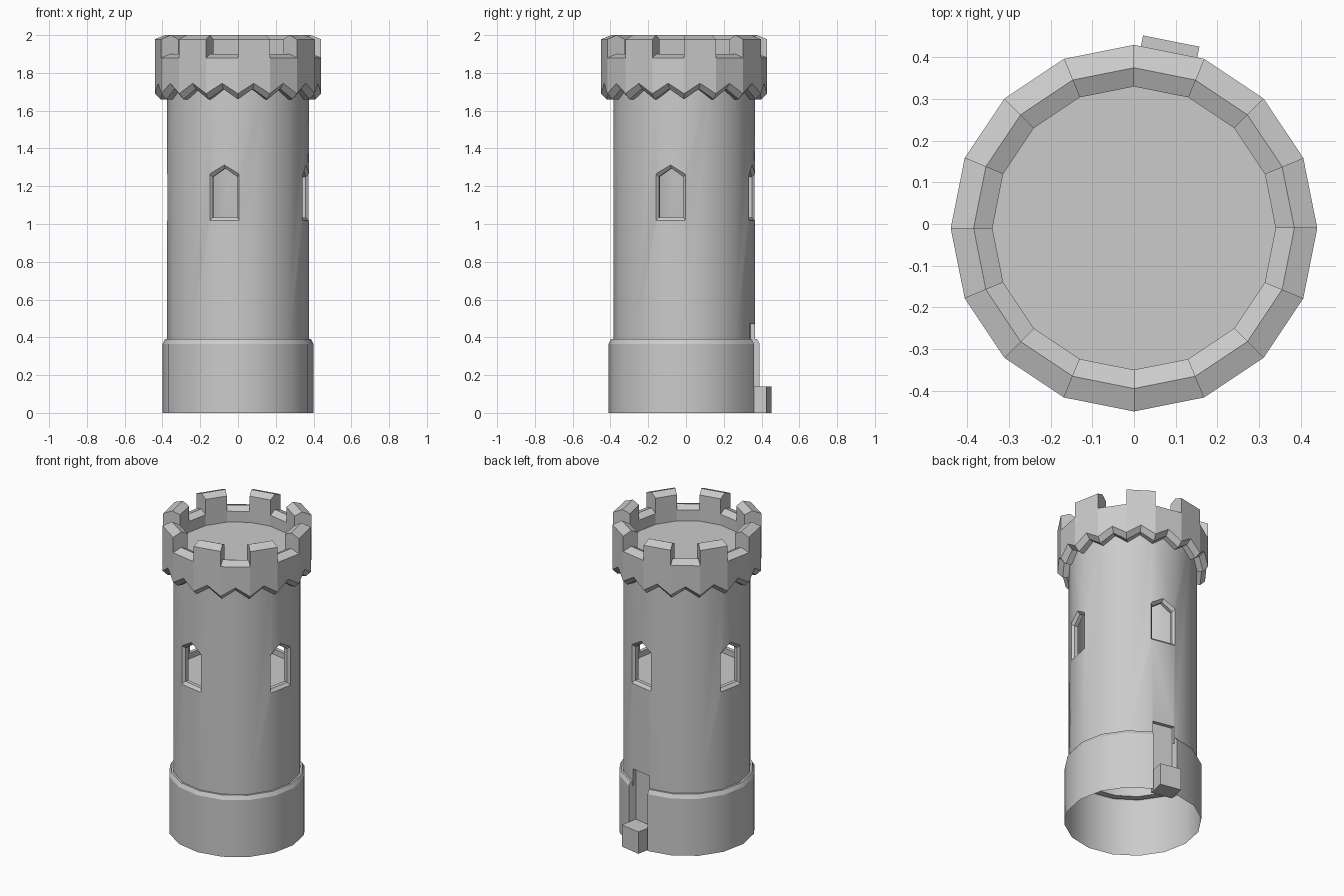
import bpy, bmesh
from math import pi, cos, sin
from mathutils import Matrix

if "Cube" in bpy.data.objects:
    bpy.data.objects.remove(bpy.data.objects["Cube"])

N, STEP, CY = 16, 2 * pi / 16, -0.01
APO = cos(pi / N)
DOOR = 3                      # side index that holds the doorway
WINDOWS = [-1, 3, 7, 11]      # sides that hold windows


def pt(r, i, z):
    """Point on the 16-sided outline; half steps lie on the middle of a side."""
    k = r * (APO if i % 1 else 1)
    return (k * cos(i * STEP), k * sin(i * STEP) + CY, z)


def finish(name, bm):
    bmesh.ops.remove_doubles(bm, verts=bm.verts, dist=1e-5)
    bmesh.ops.recalc_face_normals(bm, faces=bm.faces)
    me = bpy.data.meshes.new(name)
    bm.to_mesh(me)
    bm.free()
    ob = bpy.data.objects.new(name, me)
    bpy.context.collection.objects.link(ob)
    return ob


def poly(bm, pts):
    return bm.faces.new([bm.verts.new(p) for p in pts])


def revolve(name, prof, closed=False, skip=()):
    bm = bmesh.new()
    pairs = list(zip(prof, prof[1:] + prof[:1] if closed else prof[1:]))
    for i in range(N):
        if i in skip:
            continue
        for (r0, z0), (r1, z1) in pairs:
            poly(bm, [pt(r0, i, z0), pt(r0, i + 1, z0), pt(r1, i + 1, z1), pt(r1, i, z1)])
    return finish(name, bm)


def disc(name, r, z):
    bm = bmesh.new()
    poly(bm, [pt(r, i, z) for i in range(N)])
    return finish(name, bm)


def side_loft(name, side, sections):
    """Loft of outlines (radius, [(across, z)...]) pointing outward from one side."""
    m = Matrix.Translation((0, CY, 0)) @ Matrix.Rotation((side + 0.5) * STEP, 4, 'Z')
    bm = bmesh.new()
    rings = [[bm.verts.new(m @ Matrix.Translation((r, y, z)).translation) for y, z in o]
             for r, o in sections]
    n = len(rings[0])
    for a, b in zip(rings, rings[1:]):
        for k in range(n):
            bm.faces.new([a[k], a[(k + 1) % n], b[(k + 1) % n], b[k]])
    bm.faces.new(rings[0])
    bm.faces.new(rings[-1])
    return finish(name, bm)


def rect(w, z0, z1):
    return [(-w, z0), (w, z0), (w, z1), (-w, z1)]


def arch(w, z0, z1, z2):
    return [(-w, z0), (w, z0), (w, z1), (0, z2), (-w, z1)]


# Shaft tube
shaft = revolve("shaft", [(0.375, 0.36), (0.375, 1.80), (0.335, 1.80), (0.335, 0.36)], True)

# Window and doorway cutters
cutters = []
for s in WINDOWS:
    big, small = arch(0.084, 1.015, 1.265, 1.315), arch(0.066, 1.035, 1.25, 1.295)
    cutters.append(side_loft("window_cutter", s, [(0.25, small), (0.352, small), (0.37, big), (0.42, big)]))
cutters.append(side_loft("door_cutter", DOOR, [(0.345, rect(0.07, 0.3, 0.47)), (0.45, rect(0.07, 0.3, 0.47))]))
for c in cutters:
    c.hide_render = True
    mod = shaft.modifiers.new("cut", 'BOOLEAN')
    mod.operation, mod.solver, mod.object = 'DIFFERENCE', 'EXACT', c
bpy.context.view_layer.objects.active = shaft
for mod in list(shaft.modifiers):
    bpy.ops.object.modifier_apply(modifier=mod.name)
for c in cutters:
    bpy.data.objects.remove(c)

# Base skirt, open below and at the doorway
base = revolve("base", [(0.40, 0), (0.40, 0.365), (0.387, 0.39), (0.37, 0.39)], skip=(DOOR,))

# Doorway jambs and back panel
bm = bmesh.new()
ri = 0.345 / APO
for i in (DOOR, DOOR + 1):
    poly(bm, [pt(0.40, i, 0), pt(0.40, i, 0.365), pt(0.387, i, 0.39), pt(ri, i, 0.39), pt(ri, i, 0)])
poly(bm, [pt(ri, DOOR, 0), pt(ri, DOOR + 1, 0), pt(ri, DOOR + 1, 0.39), pt(ri, DOOR, 0.39)])
door = finish("doorway", bm)

# Door step
o = rect(0.069, 0, 0.14)
door_step = side_loft("door_step", DOOR, [(0.346, o), (0.458, o)])

# Floors
disc("room_floor", 0.337, 1.0)
disc("roof_floor", 0.342, 1.81)

# Crown with zigzag lower edge and ridged battlements
bm = bmesh.new()
for i in range(N):
    merlon = i % 2 == 0

    def column(j):
        b = 1.745 if j % 1 else 1.69
        p = [(0.36, b - 0.03), (0.41, b - 0.03), (0.44, b), (0.44, 1.88)]
        if merlon:
            p += [(0.44, 1.978), (0.385, 2.0), (0.34, 1.978)]
        else:
            p += [(0.385, 1.90)]
        p += [(0.34, 1.88), (0.34, 1.81)]
        return [pt(r, j, z) for r, z in p]

    for j in (i, i + 0.5):
        a, b = column(j), column(j + 0.5)
        for k in range(len(a) - 1):
            poly(bm, [a[k], b[k], b[k + 1], a[k + 1]])
    if merlon:
        for j in (i, i + 1):
            poly(bm, [pt(r, j, z) for r, z in [(0.44, 1.88), (0.44, 1.978), (0.385, 2.0),
                                               (0.34, 1.978), (0.34, 1.88), (0.385, 1.90)]])
crown = finish("crown", bm)

# Smooth rounded walls, sharp edges elsewhere
for ob in (shaft, base, crown):
    bpy.ops.object.select_all(action='DESELECT')
    ob.select_set(True)
    bpy.context.view_layer.objects.active = ob
    bpy.ops.object.shade_smooth_by_angle(angle=0.42 if ob is not crown else 0.2)
